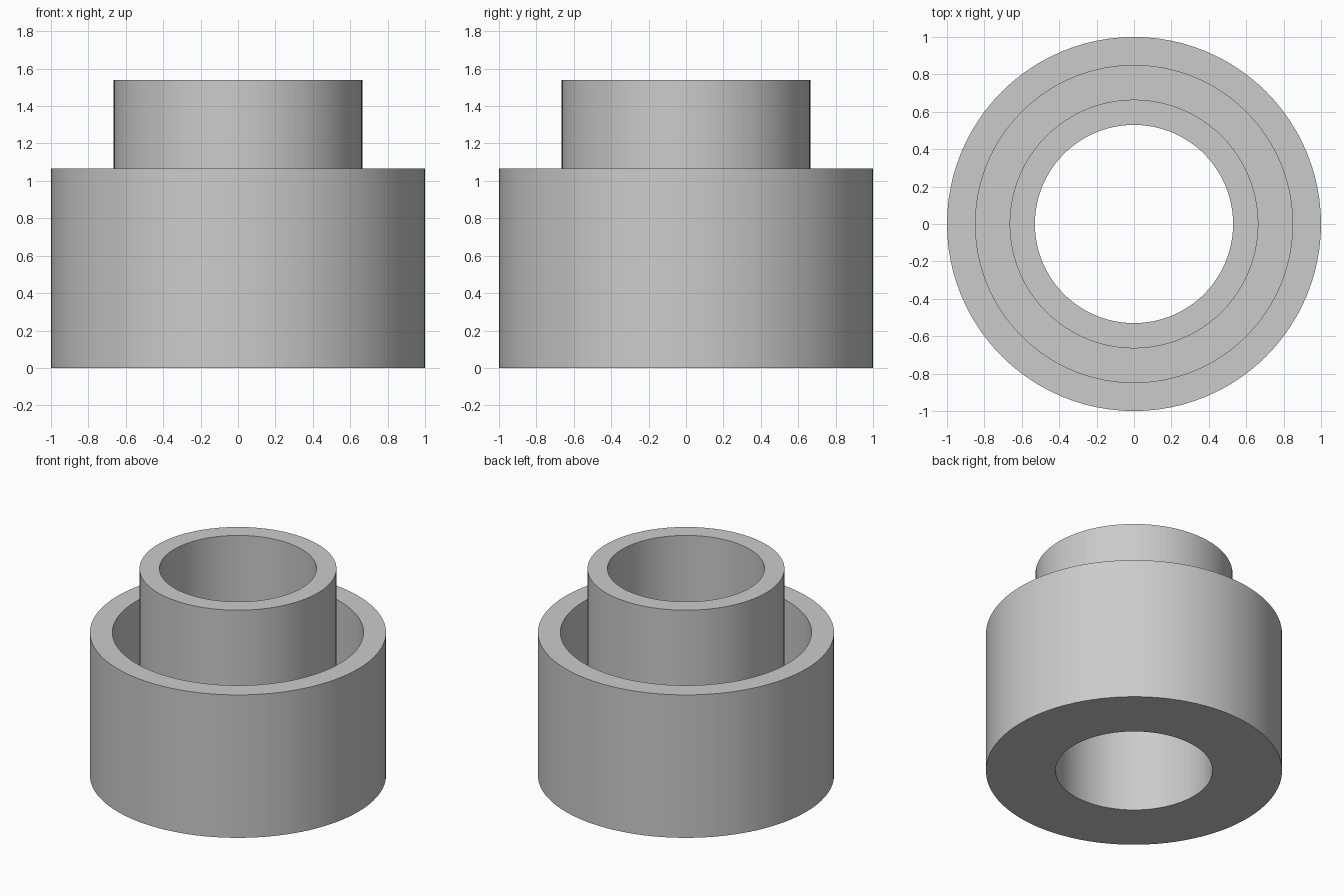
import bpy
import bmesh
import math

SEGMENTS = 96

# Remove the default object
cube = bpy.data.objects.get("Cube")
if cube:
    bpy.data.objects.remove(cube, do_unlink=True)

# Plain grey material
GREY = (0.6, 0.6, 0.6, 1.0)
grey = bpy.data.materials.new("plain_grey")
grey.use_nodes = True
grey.diffuse_color = GREY
grey.node_tree.nodes["Principled BSDF"].inputs["Base Color"].default_value = GREY

# Radii and heights of the sleeve
bore, tube, groove, rim = 0.53, 0.665, 0.848, 1.0
floor, rim_top, tube_top = 0.2, 1.065, 1.54


def lathe(name, profile, material):
    """Revolve a closed (radius, height) profile around the z axis."""
    bm = bmesh.new()
    verts = [bm.verts.new((r, 0, z)) for r, z in profile]
    edges = [bm.edges.new((a, b)) for a, b in zip(verts, verts[1:] + verts[:1])]
    bmesh.ops.spin(bm, geom=verts + edges, axis=(0, 0, 1), cent=(0, 0, 0),
                   angle=math.tau, steps=SEGMENTS, use_merge=True)
    bmesh.ops.remove_doubles(bm, verts=bm.verts[:], dist=0.0001)
    bmesh.ops.recalc_face_normals(bm, faces=bm.faces[:])
    mesh = bpy.data.meshes.new(name)
    bm.to_mesh(mesh)
    bm.free()
    mesh.materials.append(material)
    obj = bpy.data.objects.new(name, mesh)
    bpy.context.collection.objects.link(obj)
    bpy.ops.object.select_all(action="DESELECT")
    obj.select_set(True)
    bpy.context.view_layer.objects.active = obj
    bpy.ops.object.shade_smooth_by_angle(angle=math.radians(30))
    return obj


# Outer cup and taller inner tube, joined by the annular floor
lathe("double_walled_sleeve", [
    (bore, 0), (rim, 0), (rim, rim_top), (groove, rim_top),
    (groove, floor), (tube, floor), (tube, tube_top), (bore, tube_top),
], grey)
